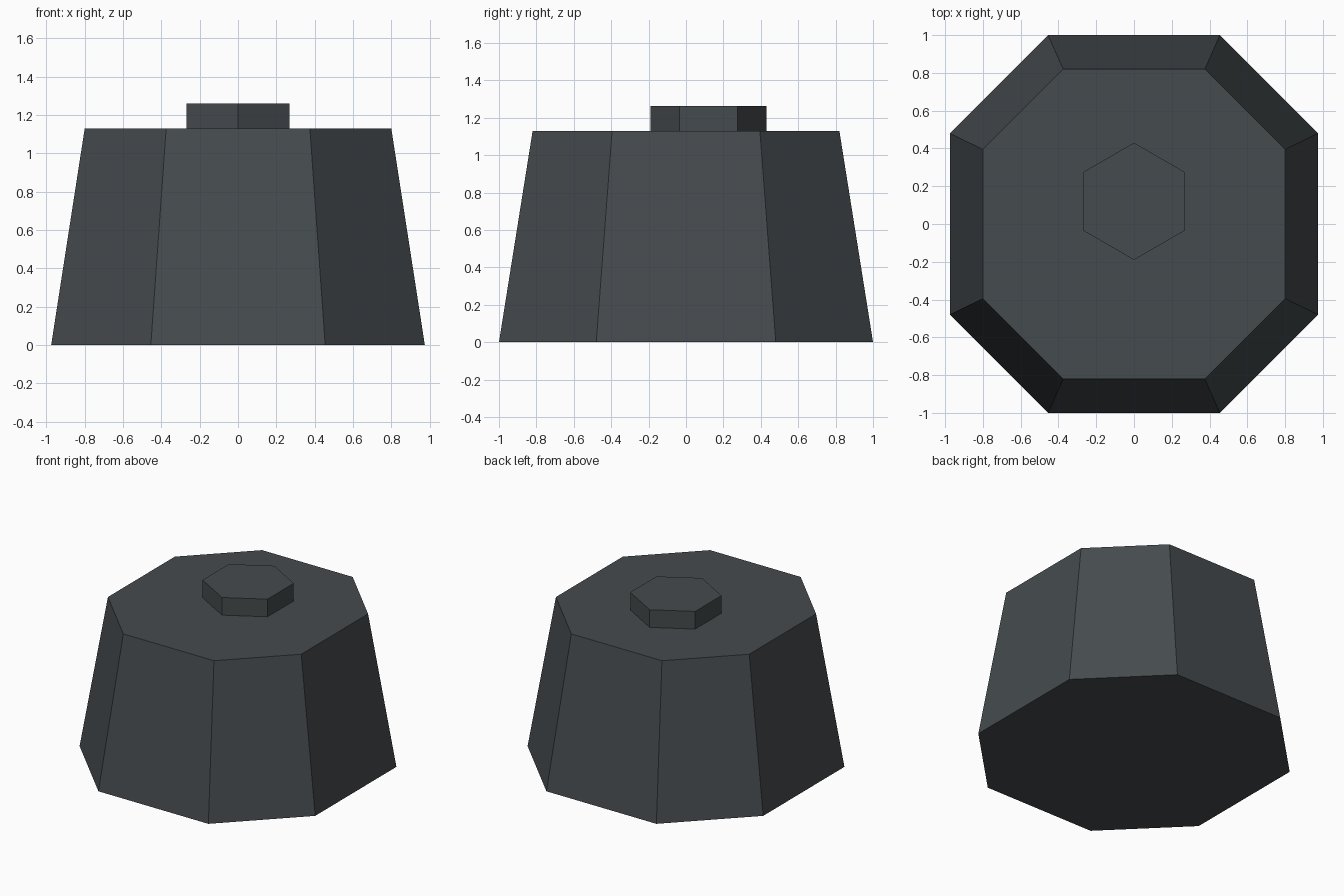
import bpy, bmesh, math

if "Cube" in bpy.data.objects:
    bpy.data.objects.remove(bpy.data.objects["Cube"])

dark = bpy.data.materials.new("dark_slate")
dark.diffuse_color = (0.06, 0.07, 0.075, 1)
dark.use_nodes = True
dark.node_tree.nodes["Principled BSDF"].inputs["Base Color"].default_value = dark.diffuse_color


def loft(name, rings):
    """Closed solid from two matching rings of points."""
    bm = bmesh.new()
    lo, hi = [[bm.verts.new(p) for p in ring] for ring in rings]
    n = len(lo)
    bm.faces.new(lo[::-1])
    bm.faces.new(hi)
    for i in range(n):
        j = (i + 1) % n
        bm.faces.new((lo[i], lo[j], hi[j], hi[i]))
    mesh = bpy.data.meshes.new(name)
    bm.to_mesh(mesh)
    bm.free()
    mesh.materials.append(dark)
    obj = bpy.data.objects.new(name, mesh)
    bpy.context.collection.objects.link(obj)
    return obj


def octagon(x_in, x_out, y_in, y_out, z):
    """Chamfered rectangle, counter-clockwise."""
    return [(x_out, -y_in, z), (x_out, y_in, z), (x_in, y_out, z), (-x_in, y_out, z),
            (-x_out, y_in, z), (-x_out, -y_in, z), (-x_in, -y_out, z), (x_in, -y_out, z)]


def hexagon(radius, cy, z):
    return [(radius * math.sin(-a), cy + radius * math.cos(a), z)
            for a in (math.tau * i / 6 for i in range(6))]


# Tapered eight-sided body
loft("body", [octagon(0.455, 0.975, 0.48, 1.0, 0),
              octagon(0.375, 0.80, 0.395, 0.82, 1.13)])

# Six-sided cap, set towards the back of the top face
loft("cap", [hexagon(0.31, 0.12, 1.13), hexagon(0.31, 0.12, 1.262)])
